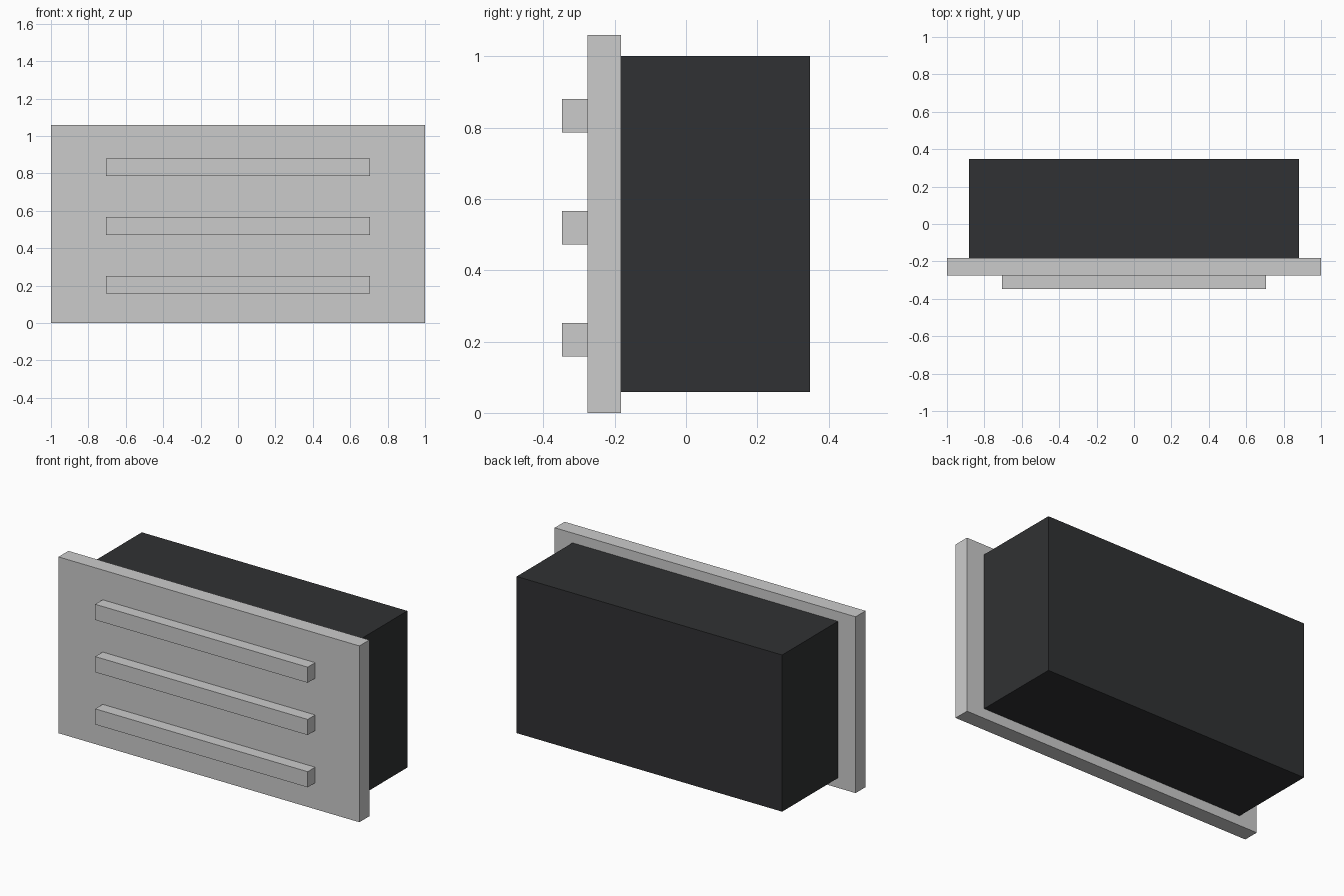
import bpy
import bmesh
from mathutils import Matrix, Vector

if "Cube" in bpy.data.objects:
    bpy.data.objects.remove(bpy.data.objects["Cube"])


def box(name, lo, hi, mat=None):
    """Axis-aligned box between two corners."""
    lo, hi = Vector(lo), Vector(hi)
    size = hi - lo
    bm = bmesh.new()
    bmesh.ops.create_cube(bm, size=1.0, matrix=Matrix.Diagonal((*size, 1.0)))
    mesh = bpy.data.meshes.new(name)
    bm.to_mesh(mesh)
    bm.free()
    obj = bpy.data.objects.new(name, mesh)
    obj.location = (lo + hi) / 2
    bpy.context.collection.objects.link(obj)
    if mat:
        mesh.materials.append(mat)
    return obj


dark = bpy.data.materials.new("dark_casing")
dark.diffuse_color = (0.03, 0.031, 0.033, 1.0)
dark.use_nodes = True
dark.node_tree.nodes["Principled BSDF"].inputs["Base Color"].default_value = dark.diffuse_color

BACK, JOINT, FACE, FRONT = 0.347, -0.182, -0.276, -0.347

# Dark casing behind the plate
box("casing", (-0.882, JOINT, 0.059), (0.882, BACK, 1.0), dark)

# Wide front plate
box("front_plate", (-1.0, FACE, 0.0), (1.0, JOINT, 1.059))

# Three horizontal slats on the plate
for i in range(3):
    z = 0.205 + 0.314 * i
    box(f"slat_{i + 1}", (-0.706, FRONT, z - 0.047), (0.706, FACE, z + 0.047))
